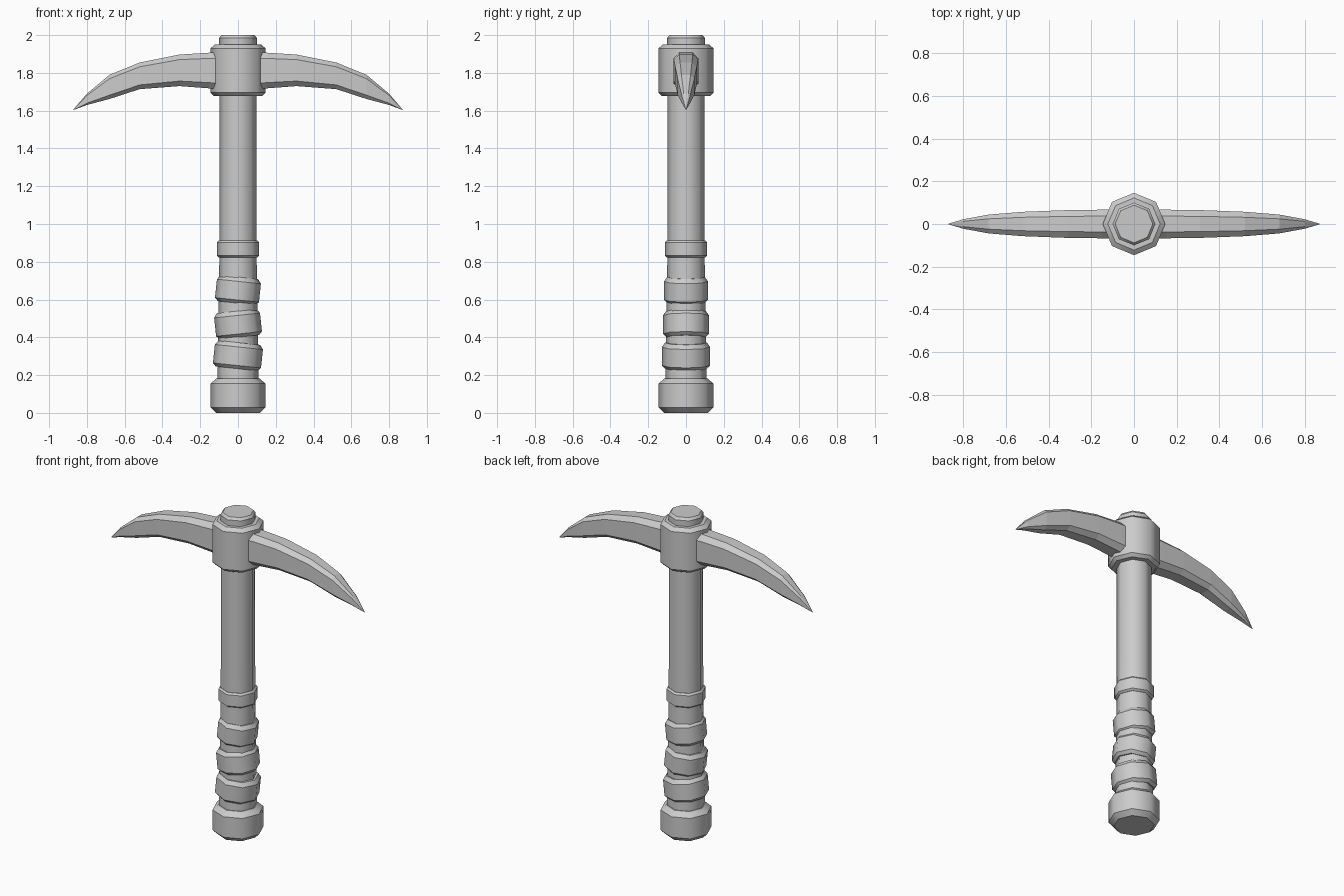
import bpy, bmesh, math

old = bpy.data.objects.get("Cube")
if old:
    bpy.data.objects.remove(old, do_unlink=True)

SIDES = 8

grey = bpy.data.materials.new("plain grey")
grey.use_nodes = True
colour = (0.6, 0.6, 0.6, 1)
grey.diffuse_color = colour
grey.node_tree.nodes["Principled BSDF"].inputs["Base Color"].default_value = colour


def loft(name, rings, smooth):
    """Skin a list of point rings, cap both ends; keep ring edges sharp."""
    bm = bmesh.new()
    loops = [[bm.verts.new(p) for p in ring] for ring in rings]
    n = len(rings[0])
    for a, b in zip(loops, loops[1:]):
        for i in range(n):
            j = (i + 1) % n
            bm.faces.new((a[i], a[j], b[j], b[i])).smooth = smooth
    for loop in (loops[0], loops[-1]):
        bm.faces.new(loop)
        for i in range(n):
            bm.edges.get((loop[i], loop[(i + 1) % n])).smooth = False
    for loop in loops[1:-1]:
        for i in range(n):
            bm.edges.get((loop[i], loop[(i + 1) % n])).smooth = not smooth
    bmesh.ops.recalc_face_normals(bm, faces=bm.faces[:])
    mesh = bpy.data.meshes.new(name)
    bm.to_mesh(mesh)
    bm.free()
    mesh.materials.append(grey)
    obj = bpy.data.objects.new(name, mesh)
    bpy.context.collection.objects.link(obj)
    return obj


def turned(name, profile):
    """Eight-sided turned part from (radius, height) points."""
    angles = [math.tau * i / SIDES for i in range(SIDES)]
    return loft(name, [[(r * math.cos(a), r * math.sin(a), z) for a in angles]
                       for r, z in profile], True)


# Handle parts
turned("shaft", [(0.109, 0.12), (0.099, 0.8), (0.098, 1.75)])
turned("shaft_top", [(0.1, 1.7), (0.1, 1.985), (0.088, 2.0)])
turned("pommel", [(0.115, 0), (0.145, 0.028), (0.145, 0.155), (0.113, 0.183)])
turned("grip_band", [(0.1, 0.822), (0.112, 0.832), (0.112, 0.902), (0.102, 0.912)])
turned("head_collar", [(0.128, 1.677), (0.146, 1.695), (0.146, 1.93), (0.122, 1.95)])

# Tilted grip wraps, each leaning the opposite way to the one above
for i, (z, r) in enumerate([(0.65, 0.117), (0.47, 0.122), (0.303, 0.128)]):
    wrap = turned(f"grip_wrap_{i + 1}", [(r - 0.017, -0.069), (r, -0.052),
                                         (r, 0.046), (r - 0.017, 0.069)])
    wrap.location.z = z
    wrap.rotation_euler.y = math.radians(6 if i % 2 == 0 else -6)

# Curved picks: x, top, bottom, half thickness
STATIONS = [(0.0, 1.91, 1.705, 0.067), (0.15, 1.907, 1.718, 0.067),
            (0.31, 1.897, 1.73, 0.065), (0.52, 1.855, 1.714, 0.057),
            (0.68, 1.79, 1.662, 0.044), (0.8, 1.69, 1.63, 0.022),
            (0.87, 1.608, 1.604, 0.001)]


def pick_section(side, x, top, bottom, w):
    c = (top - bottom) * 0.16
    half = [(w * 0.55, top), (w, top - c), (w, bottom + c), (w * 0.55, bottom)]
    outline = half + [(-y, z) for y, z in reversed(half)]
    return [(side * x, y, z) for y, z in outline]


for name, side in (("left_pick", 1), ("right_pick", -1)):
    loft(name, [pick_section(side, *s) for s in STATIONS], False)
